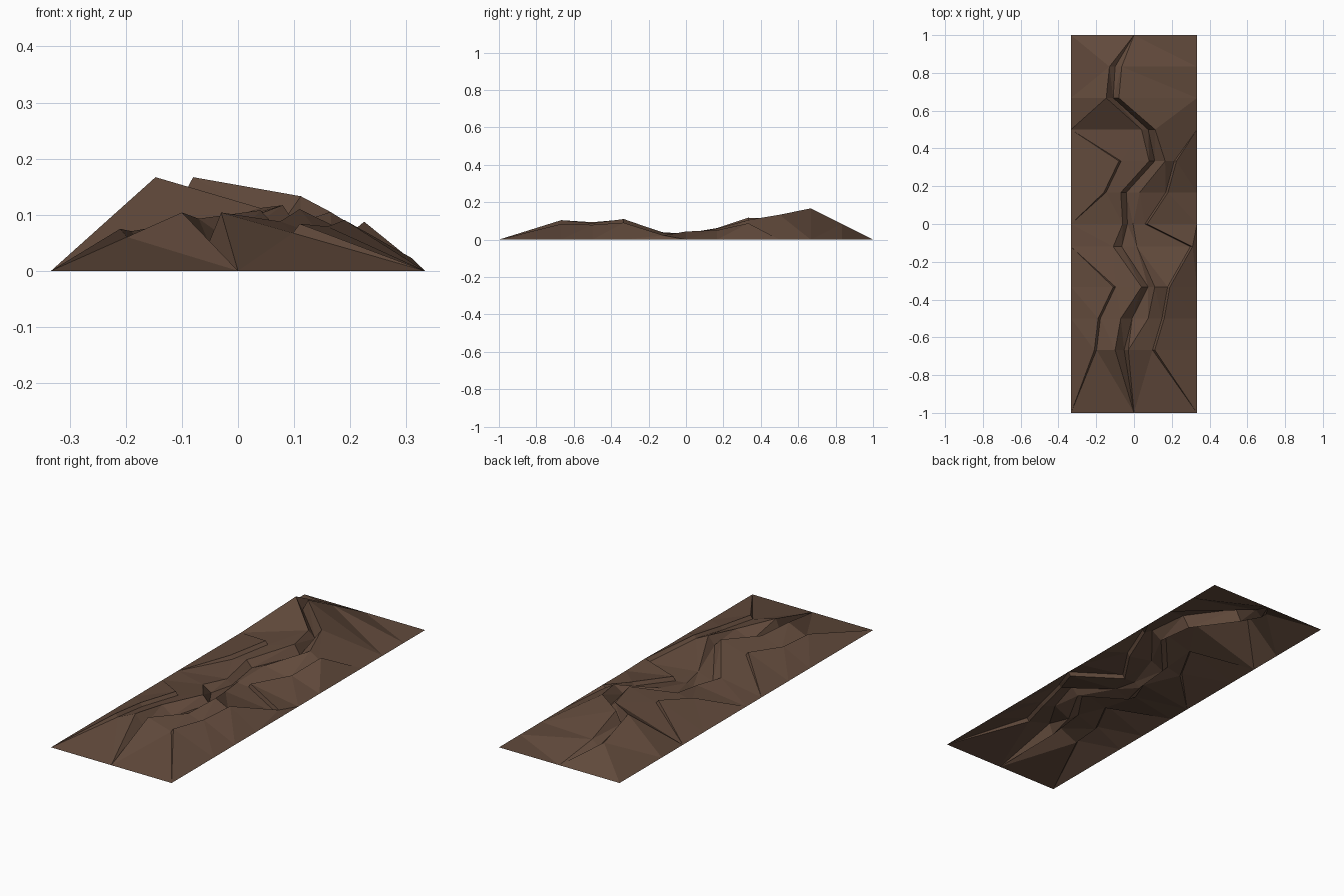
import bpy, bmesh

if "Cube" in bpy.data.objects:
    bpy.data.objects.remove(bpy.data.objects["Cube"])

W = 1 / 3          # half width of the strip
LIFT = 0.02        # how far the side slabs stand above their cracks
LIP = 0.012        # horizontal width of a side crack

# One cross-section per row:
# y, left crack x, left crest x, gully x, right crest x, right crack x,
# left crest z, gully z, right crest z
ROWS = [
    (-1.000, -W,    0.00,  0.00,  0.00, W,    0.000, 0.000, 0.000),
    (-0.667, -.21, -.100, -.052, -.030, .11,  0.104, 0.050, 0.104),
    (-0.500, -.19, -.070, -.010,  .075, .16,  0.093, 0.050, 0.088),
    (-0.333, -.11,  .040,  .075,  .110, .19,  0.108, 0.070, 0.110),
    (-0.120, -W,   -.110, -.065,  .015, .31,  0.038, 0.008, 0.036),
    ( 0.000, -W,   -.060, -.035, -.005, .07,  0.034, 0.008, 0.030),
    ( 0.167, -.16, -.070, -.040,  .030, .18,  0.062, 0.030, 0.060),
    ( 0.333, -.08,  .080,  .110,  .165, .225, 0.117, 0.070, 0.105),
    ( 0.500, -W,    .040,  .075,  .112, W,    0.112, 0.080, 0.133),
    ( 0.667, -W,   -.147, -.110, -.080, W,    0.167, 0.110, 0.167),
    ( 0.833, -W,   -.130, -.100, -.065, W,    0.084, 0.055, 0.084),
    ( 1.000, -W,    0.00,  0.00,  0.00, W,    0.000, 0.000, 0.000),
]


def flank(crest_x, crest_z, crack_x):
    """Points from the crest outwards: crack foot, raised slab lip, border."""
    side = 1 if crack_x > 0 else -1
    border = side * W
    if abs(crack_x) > W - 0.01:
        return [(border, 0)] * 3

    def slope(x):
        return crest_z * (border - x) / (border - crest_x)
    foot = crack_x - side * LIP
    return [(foot, slope(foot)), (crack_x, slope(crack_x) + LIFT), (border, 0)]


# Cracked ground: loft the cross-sections into one open sheet
bm = bmesh.new()
grid = []
for y, lx, cl, g, cr, rx, zl, zg, zr in ROWS:
    profile = flank(cl, zl, lx)[::-1]
    profile += [(cl, zl), (g, zg), (cr, zr)]
    profile += flank(cr, zr, rx)
    grid.append([bm.verts.new((x, y, z)) for x, z in profile])
for a, b in zip(grid, grid[1:]):
    for c in range(len(a) - 1):
        bm.faces.new((a[c], a[c + 1], b[c + 1], b[c]))
bmesh.ops.remove_doubles(bm, verts=bm.verts[:], dist=1e-4)
bmesh.ops.dissolve_degenerate(bm, edges=bm.edges[:], dist=1e-5)
bmesh.ops.triangulate(bm, faces=[f for f in bm.faces if len(f.verts) > 3])

mesh = bpy.data.meshes.new("cracked_ground")
bm.to_mesh(mesh)
bm.free()
earth = bpy.data.materials.new("earth brown")
earth.diffuse_color = (0.122, 0.069, 0.045, 1)
earth.use_nodes = True
earth.node_tree.nodes["Principled BSDF"].inputs["Base Color"].default_value = earth.diffuse_color
mesh.materials.append(earth)
bpy.context.collection.objects.link(bpy.data.objects.new("cracked_ground", mesh))
